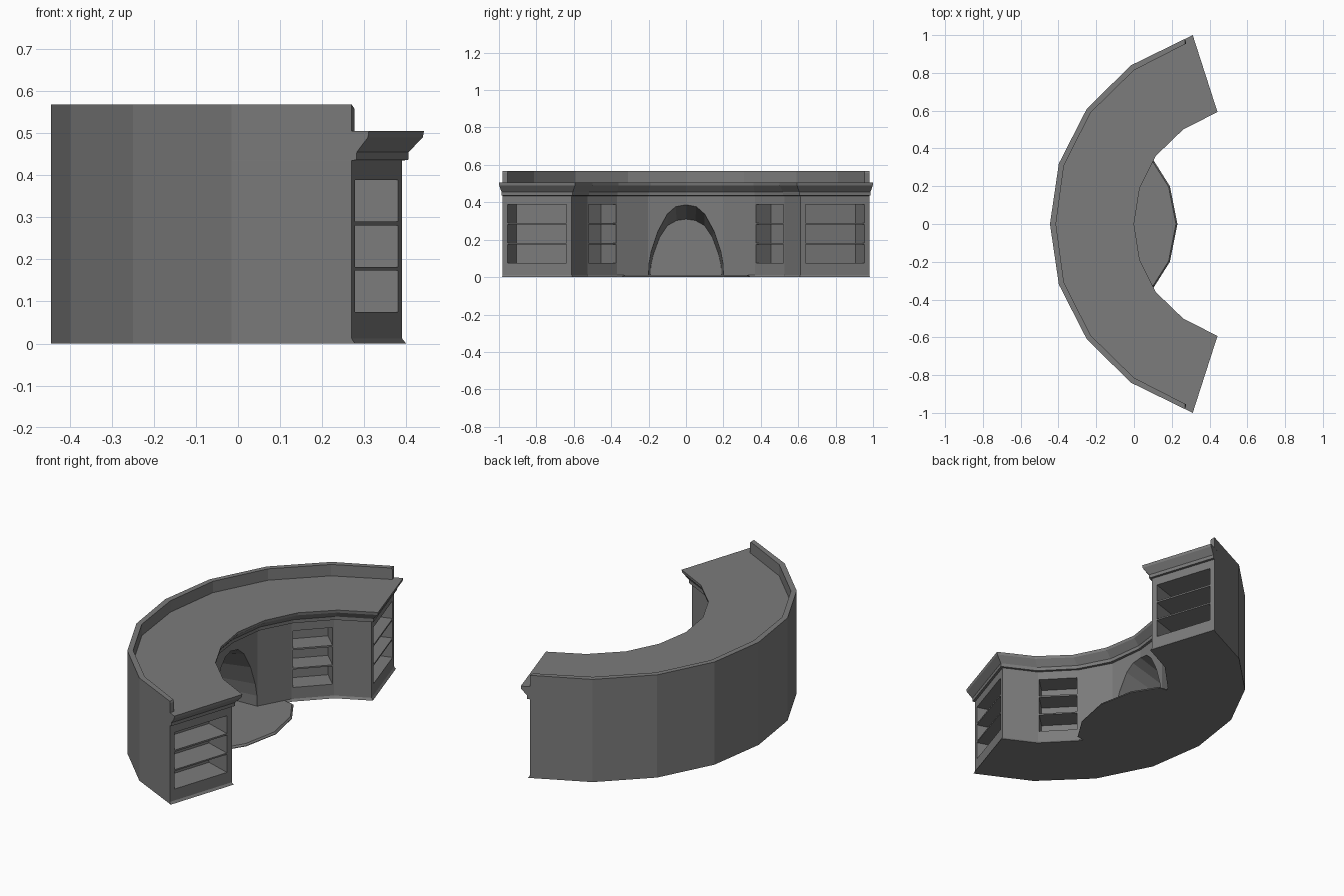
import bpy, bmesh
from mathutils import Vector

if "Cube" in bpy.data.objects:
    bpy.data.objects.remove(bpy.data.objects["Cube"])

grey = bpy.data.materials.new("dark_grey")
grey.diffuse_color = (.2, .2, .2, 1)
grey.use_nodes = True
grey.node_tree.nodes["Principled BSDF"].inputs["Base Color"].default_value = grey.diffuse_color


def make(name, bm):
    bmesh.ops.recalc_face_normals(bm, faces=bm.faces)
    mesh = bpy.data.meshes.new(name)
    bm.to_mesh(mesh)
    bm.free()
    mesh.materials.append(grey)
    ob = bpy.data.objects.new(name, mesh)
    bpy.context.collection.objects.link(ob)
    return ob


def loft(bm, rings):
    """Closed solid through rings of equal point count."""
    vs = [[bm.verts.new(p) for p in r] for r in rings]
    n = len(vs[0])
    for a, b in zip(vs, vs[1:]):
        for i in range(n):
            j = (i + 1) % n
            bm.faces.new((a[i], a[j], b[j], b[i]))
    bm.faces.new(vs[0][::-1])
    bm.faces.new(vs[-1])


def mirror(half):
    """Half outline starting on y=0, mirrored to a symmetric open path."""
    return [(x, -y) for x, y in half[:0:-1]] + list(half)


def at(path, z):
    return [(x, y, z) for x, y in path]


# plan outlines: shared outer wall, body and countertop versions of the rest
outer = [(-.445, 0), (-.398, .32), (-.25, .61), (-.016, .84)]
body_in = [(-.045, 0), (-.022, .203), (.068, .369), (.219, .526), (.39, .611)]
top_in = [(0, 0), (.03, .19), (.115, .36), (.26, .50), (.442, .593)]
body_plan = mirror(outer + [(.27, .98)]) + mirror(body_in)[::-1]
top_plan = mirror(outer + [(.311, 1.0)]) + mirror(top_in)[::-1]


def plan(t, z):
    return [tuple(Vector(a).lerp(Vector(b), t)) + (z,)
            for a, b in zip(body_plan, top_plan)]


# desk body with foot moulding, cornice and overhanging worktop
bm = bmesh.new()
loft(bm, [plan(t, z) for z, t in
          ((0, .18), (.012, 0), (.435, 0), (.436, .28), (.455, .3), (.49, .95), (.505, 1))])
desk = make("curved_desk", bm)

# cutters: shelf openings and kneehole vault
cut = bmesh.new()


def opening(centre, along, width, depth, z0, z1):
    c, d = Vector(centre), Vector(along).normalized()
    n = Vector((d.y, -d.x))          # out of the face
    pts = [c + d * a * width / 2 + n * b
           for a, b in ((-1, -depth), (1, -depth), (1, .02), (-1, .02))]
    for s in (1, -1):
        sq = [(p.x, p.y * s) for p in pts]
        loft(cut, [at(sq, z0), at(sq, z1)])


for z0, z1 in ((.075, .174), (.182, .281), (.29, .388)):
    opening((.33, .797), (-.12, .369), .33, .15, z0, z1)
    opening((.144, .448), (.151, .157), .201, .115, z0, z1)

front = [(0, .39), (.055, .378), (.10, .337), (.15, .245), (.185, .14), (.198, .07), (.2, .012)]
back = [(0, .31), (.05, .303), (.10, .275), (.14, .215), (.175, .12), (.188, .06), (.19, .012)]


def arch(x, prof):
    return [(x, y, z) for y, z in [(-y, z) for y, z in prof[:0:-1]] + prof]


loft(cut, [arch(.06, front), arch(-.035, front), arch(-.28, back)])
cutter = make("opening_cutter", cut)
cutter.hide_render = True
mod = desk.modifiers.new("openings", 'BOOLEAN')
mod.operation = 'DIFFERENCE'
mod.solver = 'EXACT'
mod.object = cutter
bpy.context.view_layer.objects.active = desk
bpy.ops.object.modifier_apply(modifier=mod.name)
bpy.data.objects.remove(cutter)

# raised rim along the outer edge
rim_in = [(-.413, 0), (-.371, .31), (-.229, .59), (0, .814)]


def rim(inner_end, z):
    return at(mirror(outer + [(.27, .98)])
              + mirror(rim_in + [(inner_end, .814 + inner_end * .51)])[::-1], z)


bm = bmesh.new()
loft(bm, [rim(.277, .505), rim(.277, .558), rim(.27, .568)])
make("outer_rim", bm)

# kneehole floor plate
bm = bmesh.new()
low = mirror([(.23, 0), (.19, .2), (.105, .335), (.04, .345)]) + [(-.07, .2), (-.07, -.2)]
high = mirror([(.222, 0), (.183, .197), (.102, .325), (.04, .335)]) + [(-.07, .2), (-.07, -.2)]
loft(bm, [at(low, 0), at(low, .003), at(high, .012)])
make("kneehole_floor", bm)
